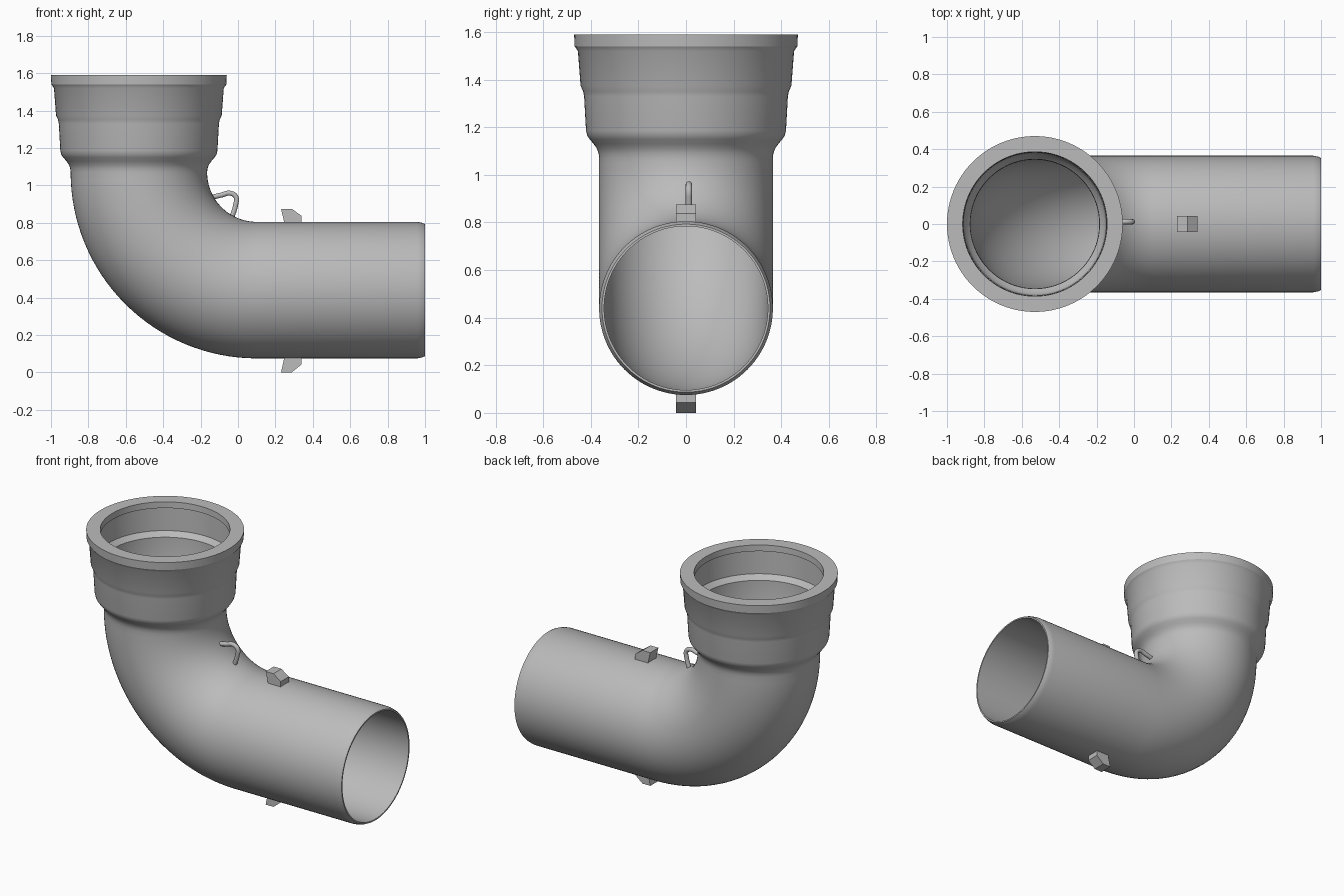
import bpy, bmesh
from math import pi, sin, cos, radians
from mathutils import Vector

cube = bpy.data.objects.get("Cube")
if cube:
    bpy.data.objects.remove(cube)

grey = bpy.data.materials.new("grey_plastic")
grey.use_nodes = True
grey.diffuse_color = (0.5, 0.5, 0.5, 1)
grey.node_tree.nodes["Principled BSDF"].inputs["Base Color"].default_value = (0.5, 0.5, 0.5, 1)

SEGMENTS = 96
BEND_STEPS = 32
BEND_RADIUS = 0.63
BEND_X, BEND_Z = 0.1, 1.07
PIPE_R, BORE_R = 0.365, 0.344
AXIS_Z = BEND_Z - BEND_RADIUS


def add_object(name, bm):
    bmesh.ops.recalc_face_normals(bm, faces=bm.faces)
    mesh = bpy.data.meshes.new(name)
    bm.to_mesh(mesh)
    bm.free()
    obj = bpy.data.objects.new(name, mesh)
    bpy.context.collection.objects.link(obj)
    mesh.materials.append(grey)
    return obj


def smooth(obj, angle):
    bpy.ops.object.select_all(action='DESELECT')
    obj.select_set(True)
    bpy.context.view_layer.objects.active = obj
    bpy.ops.object.shade_smooth_by_angle(angle=radians(angle))


# Stations are (centre, bend angle, radius): 0 is along x, pi/2 is upright
def spigot(x, r):
    return Vector((x, 0, AXIS_Z)), 0, r


def upright(z, r):
    return Vector((BEND_X - BEND_RADIUS, 0, z)), pi / 2, r


def bend(r):
    rings = []
    for i in range(BEND_STEPS + 1):
        a = pi / 2 * i / BEND_STEPS
        centre = Vector((BEND_X - BEND_RADIUS * sin(a), 0, BEND_Z - BEND_RADIUS * cos(a)))
        rings.append((centre, a, r))
    return rings


# Pipe elbow with socket: outer skin up, inner skin back down
outer_socket = [(1.09, 0.367), (1.11, 0.374), (1.13, 0.388), (1.15, 0.405), (1.165, 0.415),
                (1.185, 0.420), (1.33, 0.428), (1.35, 0.432), (1.375, 0.443),
                (1.52, 0.454), (1.54, 0.468), (1.59, 0.47)]
inner_socket = [(1.59, 0.386), (1.55, 0.384), (1.545, 0.415), (1.39, 0.41), (1.36, 0.381),
                (1.17, 0.378), (1.15, 0.372), (1.12, 0.346)]

stations = [spigot(1.0, 0.353), spigot(0.985, 0.36), spigot(0.96, PIPE_R)]
stations += bend(PIPE_R)
stations += [upright(z, r) for z, r in outer_socket + inner_socket]
stations += reversed(bend(BORE_R))
stations += [spigot(1.0, BORE_R)]

bm = bmesh.new()
rings = []
for centre, a, r in stations:
    across = Vector((sin(a), 0, cos(a)))
    ring = []
    for k in range(SEGMENTS):
        t = 2 * pi * k / SEGMENTS
        ring.append(bm.verts.new(centre + across * (r * cos(t)) + Vector((0, r * sin(t), 0))))
    rings.append(ring)
for i, ring in enumerate(rings):
    after = rings[(i + 1) % len(rings)]
    for k in range(SEGMENTS):
        n = (k + 1) % SEGMENTS
        bm.faces.new((ring[k], ring[n], after[n], after[k]))
smooth(add_object("pipe_elbow", bm), 32)

# Locating lugs above and below the straight pipe
lug_profile = [(0.25, 0.35), (0.23, 0.435), (0.287, 0.435), (0.34, 0.397), (0.34, 0.35)]
for name, side in (("top_lug", 1), ("bottom_lug", -1)):
    bm = bmesh.new()
    face = bm.faces.new([bm.verts.new((x, -0.042, AXIS_Z + side * h)) for x, h in lug_profile])
    moved = bmesh.ops.extrude_face_region(bm, geom=[face])["geom"]
    bmesh.ops.translate(bm, vec=(0, 0.084, 0),
                        verts=[v for v in moved if isinstance(v, bmesh.types.BMVert)])
    # keep the lowest face exactly on the ground
    for v in bm.verts:
        v.co.z = max(v.co.z, 0)
        if v.co.z < 0.01:
            v.co.z = 0
    add_object(name, bm)

# Small wire loop in the throat of the bend
curve = bpy.data.curves.new("throat_loop", 'CURVE')
curve.dimensions = '3D'
curve.bevel_depth = 0.014
curve.bevel_resolution = 3
curve.resolution_u = 6
curve.use_fill_caps = True
path = [(-0.15, 0.934), (-0.09, 0.948), (-0.04, 0.958), (-0.011, 0.938),
        (-0.013, 0.895), (-0.036, 0.82)]
spline = curve.splines.new('BEZIER')
spline.bezier_points.add(len(path) - 1)
for point, (x, z) in zip(spline.bezier_points, path):
    point.co = (x, 0.012, z)
    point.handle_left_type = point.handle_right_type = 'AUTO'
curve.materials.append(grey)
loop = bpy.data.objects.new("throat_loop", curve)
bpy.context.collection.objects.link(loop)
bpy.ops.object.select_all(action='DESELECT')
loop.select_set(True)
bpy.context.view_layer.objects.active = loop
bpy.ops.object.convert(target='MESH')
smooth(bpy.context.view_layer.objects.active, 40)
